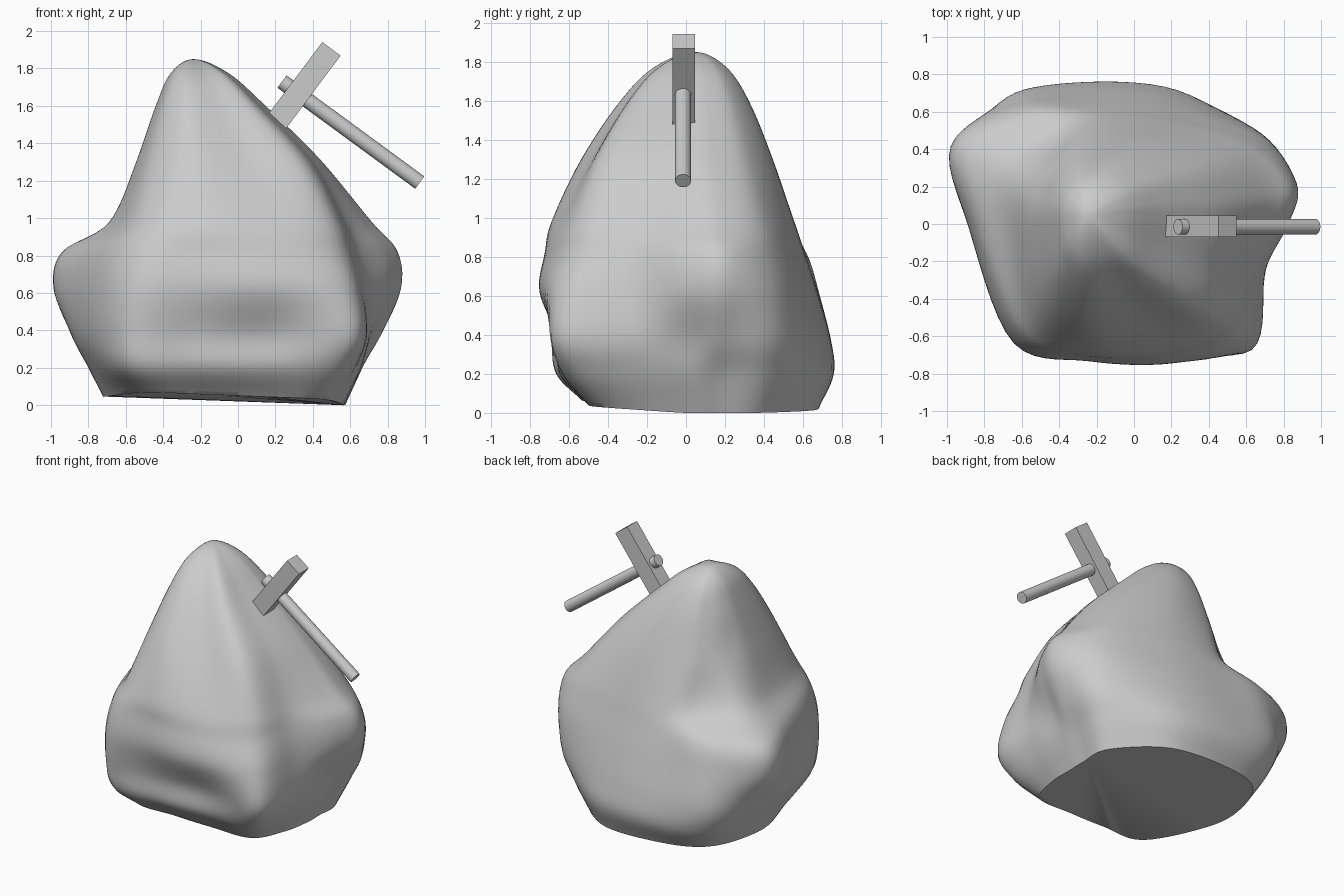
import bpy, bmesh, math
from mathutils import Vector

if "Cube" in bpy.data.objects:
    bpy.data.objects.remove(bpy.data.objects["Cube"])

FINE = 7
# Boulder: compass directions of its corners and hollows, then radii per height
ANGLES = (0, 14, 35, 72, 112, 135, 157, 182, 225, 252, 285, 313, 338)
RADII = {
    .03: (.56, .58, .66, .68, .72, .8, .76, .7, .7, .54, .52, .64, .58),
    .2: (.66, .68, .76, .75, .81, .91, .85, .78, .86, .68, .65, .82, .69),
    .38: (.72, .79, .83, .73, .8, .96, .95, .86, .9, .7, .67, .92, .75),
    .62: (.82, .89, .83, .67, .73, .92, 1.06, .88, .9, .77, .77, .88, .74),
    .82: (.8, .87, .77, .61, .66, .84, 1.01, .83, .85, .75, .73, .79, .7),
    .98: (.68, .73, .69, .56, .59, .62, .72, .67, .76, .72, .67, .73, .63),
    1.3: (.53, .54, .52, .44, .44, .45, .46, .46, .55, .58, .52, .62, .53),
}
SIDES = len(ANGLES)


def ring(z, radii, sx=1, sy=1):
    # the boulder leans left and slightly back above z = 1
    lean = max(0, z - 1)
    return [Vector((r * sx * math.cos(math.radians(a)) - .28 * lean,
                    r * sy * math.sin(math.radians(a)) + .06 * lean, z))
            for a, r in zip(ANGLES, radii)]


def spline(a, b, c, d, t):
    return 0.5 * (2 * b + (c - a) * t + (2 * a - 5 * b + 4 * c - d) * t * t
                  + (3 * b - a - 3 * c + d) * t ** 3)


def finish(name, bm, angle):
    bmesh.ops.recalc_face_normals(bm, faces=bm.faces)
    me = bpy.data.meshes.new(name)
    bm.to_mesh(me)
    bm.free()
    ob = bpy.data.objects.new(name, me)
    bpy.context.collection.objects.link(ob)
    bpy.ops.object.select_all(action='DESELECT')
    ob.select_set(True)
    bpy.context.view_layer.objects.active = ob
    bpy.ops.object.shade_smooth_by_angle(angle=math.radians(angle))
    return ob


# Control rings: measured body, tapering shoulder, rounded peak
rows = [ring(z, r) for z, r in RADII.items()]
for p in rows[0]:
    # slightly tilted base, lifted at the front
    p.z = max(0, .02 - .036 * p.x + .06 * max(0, -p.y))
top = RADII[1.3]
rows += [ring(1.6, top, .59, .67), ring(1.775, top, .31, .37), ring(1.85, top, 0, 0)]
below = [2 * a - b for a, b in zip(rows[0], rows[1])]
ctrl = [below] + rows + [ring(1.775, top, -.31, -.37)]

# Smooth loft, first in height and then around
loops = []
bm = bmesh.new()
for k in range(1, len(ctrl) - 2):
    for s in range(FINE):
        row = [spline(*pts, s / FINE) for pts in zip(*ctrl[k - 1:k + 3])]
        loops.append([bm.verts.new(spline(row[i - 1], row[i], row[(i + 1) % SIDES],
                                          row[(i + 2) % SIDES], t / FINE))
                      for i in range(SIDES) for t in range(FINE)])
n = SIDES * FINE
for lo, hi in zip(loops, loops[1:]):
    for i in range(n):
        bm.faces.new((lo[i - 1], lo[i], hi[i], hi[i - 1]))
tip = bm.verts.new(rows[-1][0])
for i in range(n):
    bm.faces.new((loops[-1][i - 1], loops[-1][i], tip))
bm.faces.new(loops[0][::-1])
finish("boulder", bm, 45)


def place(ob, a, b):
    # tilt about y only, so the flat sides stay facing front and back
    ob.location = (a + b) / 2
    ob.rotation_euler = (0, math.atan2(b.x - a.x, b.z - a.z), 0)


# Hammer head: square block sunk into the slope
a, b = Vector((.18, -.012, 1.478)), Vector((.5, -.012, 1.905))
bm = bmesh.new()
bmesh.ops.create_cube(bm, size=1)
bmesh.ops.scale(bm, vec=(.122, .115, (b - a).length), verts=bm.verts)
place(finish("hammer_head", bm, 30), a, b)

# Hammer handle: round rod through the head
a, b = Vector((.235, -.015, 1.73)), Vector((.972, -.015, 1.19))
bm = bmesh.new()
bmesh.ops.create_cone(bm, cap_ends=True, segments=32, radius1=.041, radius2=.041,
                      depth=(b - a).length)
place(finish("hammer_handle", bm, 30), a, b)
